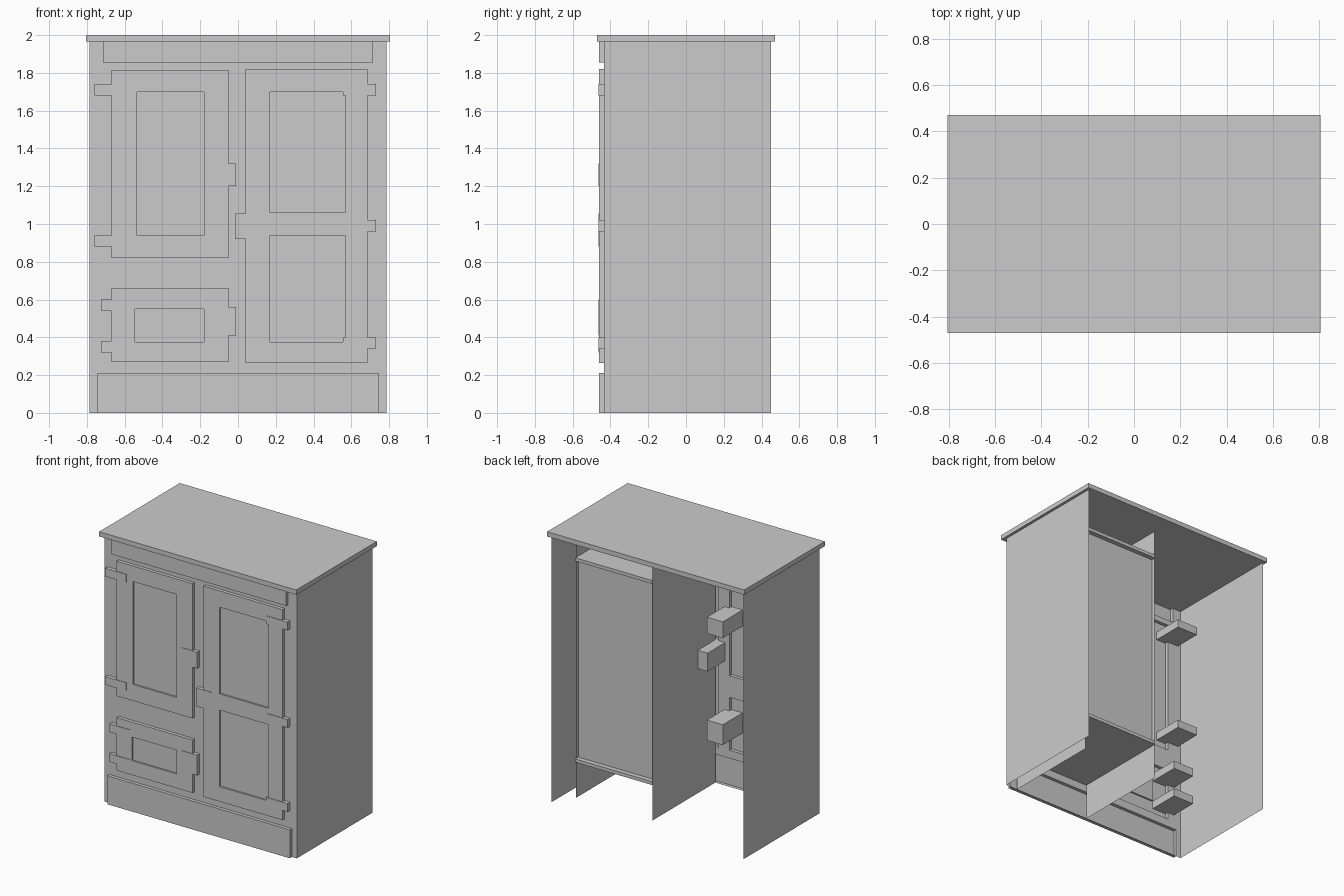
import bpy, bmesh

if "Cube" in bpy.data.objects:
    bpy.data.objects.remove(bpy.data.objects["Cube"])

BODY_Y, DOOR_Y, PANEL_Y, BACK_Y = -0.435, -0.46, -0.447, 0.45
W, H = 0.785, 1.965


def finish(name, bm):
    bmesh.ops.remove_doubles(bm, verts=bm.verts, dist=1e-5)
    me = bpy.data.meshes.new(name)
    bm.to_mesh(me)
    bm.free()
    ob = bpy.data.objects.new(name, me)
    bpy.context.collection.objects.link(ob)
    return ob


def box(name, x0, x1, y0, y1, z0, z1):
    bm = bmesh.new()
    bmesh.ops.create_cube(bm, size=1)
    for v in bm.verts:
        v.co = ((x0 + x1) / 2 + v.co.x * (x1 - x0),
                (y0 + y1) / 2 + v.co.y * (y1 - y0),
                (z0 + z1) / 2 + v.co.z * (z1 - z0))
    return finish(name, bm)


def sheet(name, *pts):
    bm = bmesh.new()
    bm.faces.new([bm.verts.new(p) for p in pts])
    return finish(name, bm)


def upright(name, x, y1):
    """Thin wall running front to back at a given x."""
    return sheet(name, (x, BODY_Y, 0), (x, y1, 0), (x, y1, H), (x, BODY_Y, H))


def relief(name, outer, depth, inner=(), inner_depth=None, skirt=True):
    """Pressed sheet facing -y: inner rectangles are stepped, or holes if inner_depth is None."""
    rects = [outer, *inner]
    xs = sorted({v for r in rects for v in r[:2]})
    zs = sorted({v for r in rects for v in r[2:]})
    bm = bmesh.new()

    def face(*pts):
        bm.faces.new([bm.verts.new(p) for p in pts])

    def walls(r, ya, yb):
        x0, x1, z0, z1 = r
        ring = [(x0, z0), (x1, z0), (x1, z1), (x0, z1)]
        for (ax, az), (bx, bz) in zip(ring, ring[1:] + ring[:1]):
            face((ax, ya, az), (ax, yb, az), (bx, yb, bz), (bx, ya, bz))

    for x0, x1 in zip(xs, xs[1:]):
        for z0, z1 in zip(zs, zs[1:]):
            cx, cz = (x0 + x1) / 2, (z0 + z1) / 2
            inside = any(r[0] < cx < r[1] and r[2] < cz < r[3] for r in inner)
            y = inner_depth if inside else depth
            if y is not None:
                face((x0, y, z0), (x1, y, z0), (x1, y, z1), (x0, y, z1))
    if skirt:
        walls(outer, depth, BODY_Y)
    if inner_depth is not None:
        for r in inner:
            walls(r, inner_depth, depth)
    return finish(name, bm)


# Outer carcass: open back and underside
box("top_slab", -0.805, 0.805, -0.47, 0.47, H, 2.0)
upright("right_side", W, BACK_Y)
upright("left_side", -W, BACK_Y).data.flip_normals()

# Doors and trims pressed out of the front sheet
fronts = {
    "upper_left_door": ((-0.67, -0.05, 0.82, 1.815), [(-0.535, -0.18, 0.94, 1.70)]),
    "lower_left_door": ((-0.67, -0.05, 0.27, 0.66), [(-0.545, -0.18, 0.375, 0.55)]),
    "right_door": ((0.04, 0.685, 0.265, 1.82),
                   [(0.17, 0.57, 1.06, 1.70), (0.17, 0.57, 0.375, 0.94)]),
    "top_rail": ((-0.715, 0.715, 1.855, H), []),
    "base_rail": ((-0.745, 0.745, 0.0, 0.21), []),
}
for name, (outer, panels) in fronts.items():
    relief(name, outer, DOOR_Y, panels, PANEL_Y)
relief("front_frame", (-W, W, 0, H), BODY_Y, [o for o, _ in fronts.values()], skirt=False)

# Inner compartment behind the right door
upright("compartment_divider", 0.065, 0.30).data.flip_normals()
upright("compartment_right_wall", 0.69, 0.30)
sheet("compartment_back", (0.69, 0.27, 0.27), (0.065, 0.27, 0.27),
      (0.065, 0.27, 1.77), (0.69, 0.27, 1.77))
box("compartment_floor", 0.065, 0.69, BODY_Y, 0.305, 0.265, 0.29)
box("compartment_ceiling", 0.065, 0.69, BODY_Y, 0.305, 1.75, 1.775)

# Hinge and latch blocks pass through the front
hardware = {
    "upper_left_hinge": (-0.76, -0.59, [(1.68, 1.74), (0.88, 0.94)]),
    "lower_left_hinge": (-0.725, -0.555, [(0.54, 0.60), (0.32, 0.38)]),
    "right_hinge": (0.555, 0.73, [(1.68, 1.74), (0.96, 1.02), (0.34, 0.40)]),
    "left_latch": (-0.14, -0.01, [(1.20, 1.32), (0.41, 0.56)]),
    "right_latch": (-0.015, 0.115, [(0.92, 1.055)]),
}
for name, (x0, x1, spans) in hardware.items():
    for i, (z0, z1) in enumerate(spans, 1):
        box(f"{name}_{i}", x0, x1, -0.464, -0.23, z0, z1)
